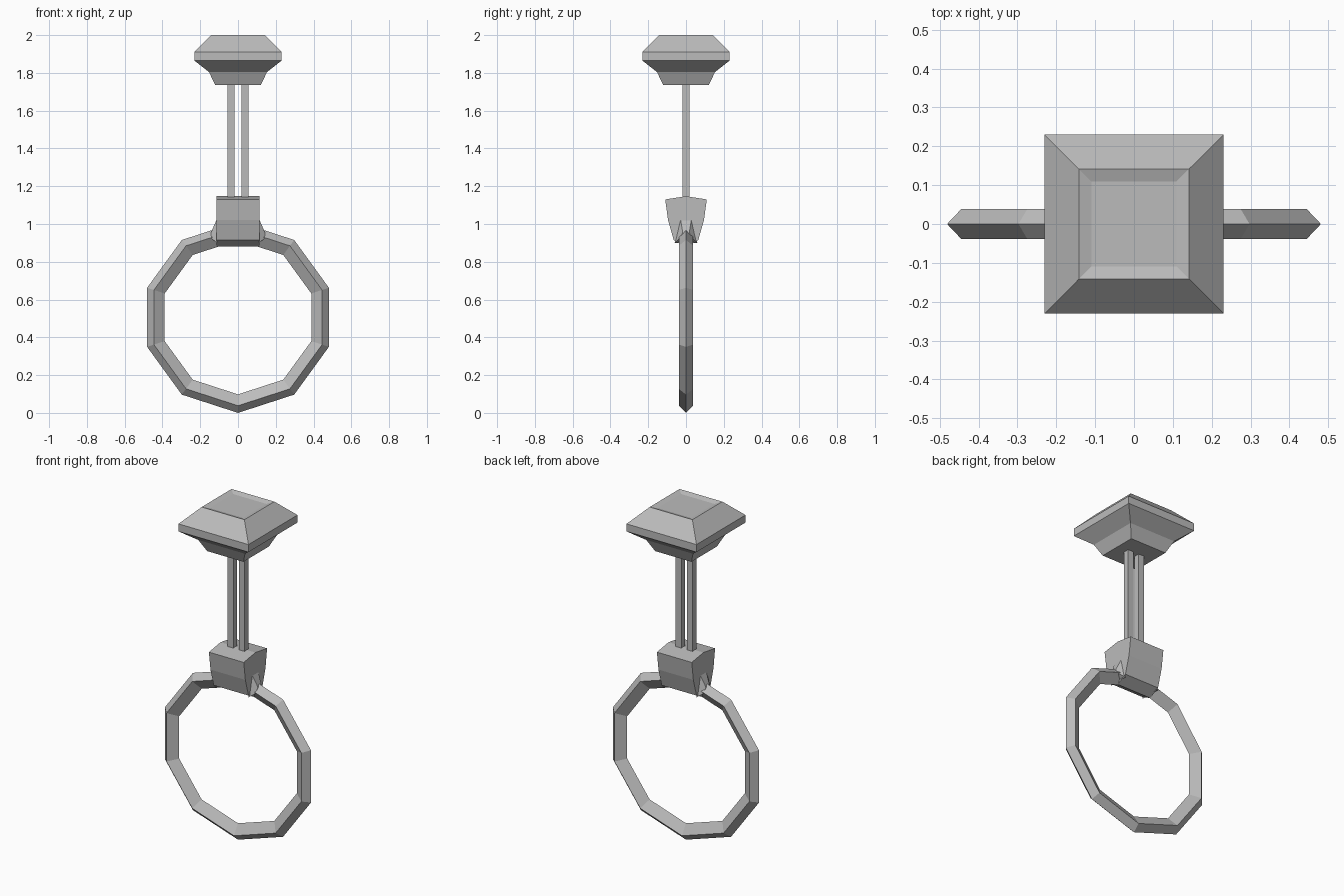
import bpy, bmesh
from math import sin, cos, pi

cube = bpy.data.objects.get("Cube")
if cube:
    bpy.data.objects.remove(cube, do_unlink=True)

grey = bpy.data.materials.new("plain_grey")
grey.use_nodes = True
grey.diffuse_color = (0.5, 0.5, 0.5, 1)
grey.node_tree.nodes["Principled BSDF"].inputs["Base Color"].default_value = (0.5, 0.5, 0.5, 1)


def loft(name, rings, closed=False):
    """Skin a row of equal-length point loops; cap the ends unless closed."""
    bm = bmesh.new()
    loops = [[bm.verts.new(p) for p in ring] for ring in rings]
    n = len(loops[0])
    pairs = list(zip(loops, loops[1:]))
    if closed:
        pairs.append((loops[-1], loops[0]))
    for a, b in pairs:
        for i in range(n):
            j = (i + 1) % n
            bm.faces.new((a[i], a[j], b[j], b[i]))
    if not closed:
        bm.faces.new(loops[0])
        bm.faces.new(loops[-1])
    bmesh.ops.recalc_face_normals(bm, faces=bm.faces)
    mesh = bpy.data.meshes.new(name)
    bm.to_mesh(mesh)
    bm.free()
    mesh.materials.append(grey)
    obj = bpy.data.objects.new(name, mesh)
    bpy.context.collection.objects.link(obj)
    return obj


def rect(hx, hy, z, cx=0):
    return [(cx + sx * hx, sy * hy, z) for sx, sy in ((-1, -1), (1, -1), (1, 1), (-1, 1))]


# Ten-sided band with a sharp ridge outside and inside
SIDES, CENTRE = 10, 0.506
section = [(0.506, 0), (0.468, 0.038), (0.408, 0), (0.468, -0.038)]
band = []
for k in range(SIDES):
    a = 2 * pi * k / SIDES
    band.append([(r * sin(a), y, CENTRE - r * cos(a)) for r, y in section])
loft("ring_band", band, closed=True)

# Collar block: tapered profile run along x
half = [(0.11, 1.13), (0.095, 1.02), (0.065, 0.915)]
profile = [(0, 1.147)] + half + [(0, 0.88)] + [(-y, z) for y, z in reversed(half)]
loft("collar", [[(x, y, z) for y, z in profile] for x in (-0.115, 0.115)])

# Small tapered shoulders where the band enters the collar
for side, name in ((1, "left"), (-1, "right")):
    stages = [(0.11, 0.06, 0.9, 1.03), (0.143, 0.034, 0.925, 0.955)]
    loft(name + "_shoulder", [[(side * x, -w, lo), (side * x, w, lo), (side * x, w * 0.5, hi),
                               (side * x, -w * 0.5, hi)] for x, w, lo, hi in stages])

# Twin square rods
for side, name in ((1, "left"), (-1, "right")):
    loft(name + "_rod", [rect(0.019, 0.018, z, side * 0.037) for z in (1.1, 1.76)])

# Square faceted head with a shallow dish on top
steps = [(0.12, 1.735), (0.154, 1.805), (0.231, 1.865), (0.231, 1.91), (0.141, 2.0), (0.11, 1.99)]
loft("faceted_head", [rect(h, h, z) for h, z in steps])
